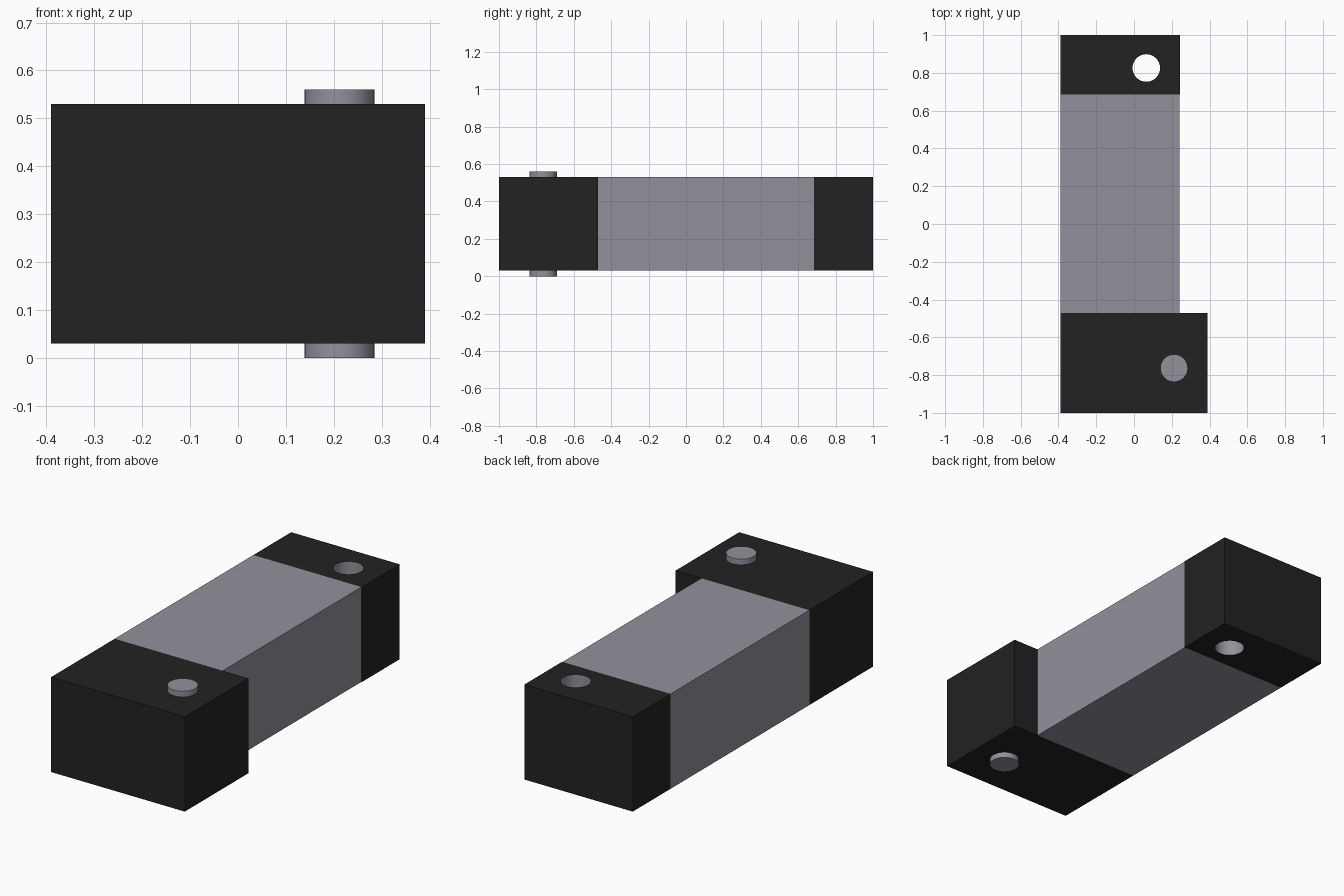
import bpy
import math
from mathutils import Vector

if "Cube" in bpy.data.objects:
    bpy.data.objects.remove(bpy.data.objects["Cube"], do_unlink=True)


def make_material(name, color):
    mat = bpy.data.materials.new(name)
    mat.use_nodes = True
    mat.diffuse_color = color
    mat.node_tree.nodes["Principled BSDF"].inputs["Base Color"].default_value = color
    return mat


dark = make_material("matte black", (0.016, 0.016, 0.016, 1))
grey = make_material("metal grey", (0.29, 0.285, 0.33, 1))

BOTTOM, TOP = 0.03, 0.53
LEFT_FLUSH = -0.39
RADIUS = 0.073


def box(name, x1, y0, y1, mat):
    """Block sharing the common flush side, floor and roof heights."""
    size = Vector((x1 - LEFT_FLUSH, y1 - y0, TOP - BOTTOM))
    centre = ((x1 + LEFT_FLUSH) / 2, (y0 + y1) / 2, (TOP + BOTTOM) / 2)
    bpy.ops.mesh.primitive_cube_add(size=1, location=centre)
    obj = bpy.context.object
    obj.name = name
    obj.scale = size
    bpy.ops.object.transform_apply(location=True, rotation=False, scale=True)
    obj.data.materials.append(mat)
    return obj


def cylinder(name, x, y, z0, z1, mat):
    bpy.ops.mesh.primitive_cylinder_add(
        vertices=32, radius=RADIUS, depth=z1 - z0, location=(x, y, (z0 + z1) / 2))
    obj = bpy.context.object
    obj.name = name
    obj.data.materials.append(mat)
    bpy.ops.object.shade_smooth_by_angle(angle=math.radians(30))
    return obj


# Central bar and the wide front block
box("middle_bar", 0.24, -0.47, 0.685, grey)
box("front_block", 0.39, -1.0, -0.47, dark)

# Pin standing proud of the front block on both sides
cylinder("hinge_pin", 0.212, -0.763, 0.0, 0.56, grey)

# Back block with a through hole
back = box("back_block", 0.243, 0.685, 1.0, dark)
back.data.materials.append(grey)
hole = Vector((0.065, 0.826))
cutter = cylinder("hole_cutter", hole.x, hole.y, -0.1, 0.7, grey)
cutter.hide_render = True
cut = back.modifiers.new("pin_hole", "BOOLEAN")
cut.operation = "DIFFERENCE"
cut.solver = "EXACT"
cut.object = cutter
bpy.ops.object.select_all(action="DESELECT")
back.select_set(True)
bpy.context.view_layer.objects.active = back
bpy.ops.object.modifier_apply(modifier=cut.name)
bpy.data.objects.remove(cutter, do_unlink=True)

# Bare metal on the hole wall, black elsewhere
for face in back.data.polygons:
    near_axis = (face.center.xy + back.location.xy - hole).length < RADIUS * 1.1
    face.material_index = int(near_axis and abs(face.normal.z) < 0.5)
bpy.ops.object.shade_smooth_by_angle(angle=math.radians(30))
